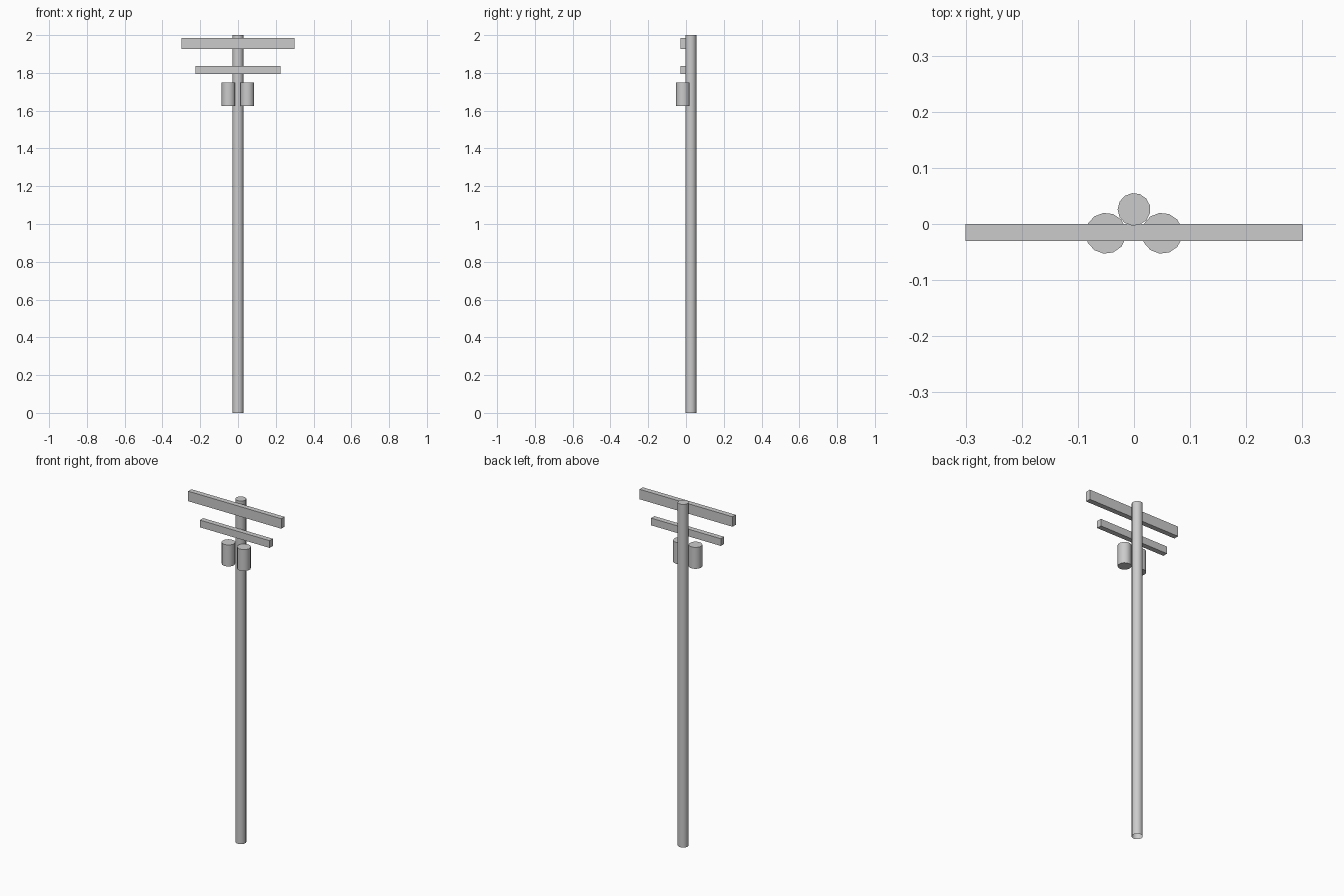
import bpy, bmesh
from math import radians
from mathutils import Matrix

if "Cube" in bpy.data.objects:
    bpy.data.objects.remove(bpy.data.objects["Cube"])

SIDES = 13


def finish(bm, name):
    mesh = bpy.data.meshes.new(name)
    bm.to_mesh(mesh)
    bm.free()
    obj = bpy.data.objects.new(name, mesh)
    bpy.context.collection.objects.link(obj)
    return obj


def cylinder(name, x, y, radius, z0, z1, open_bottom=False):
    bm = bmesh.new()
    # quarter turn puts a vertex on +y
    m = Matrix.Translation((x, y, (z0 + z1) / 2)) @ Matrix.Rotation(radians(90), 4, 'Z')
    bmesh.ops.create_cone(bm, cap_ends=True, segments=SIDES, radius1=radius,
                          radius2=radius, depth=z1 - z0, matrix=m)
    bm.normal_update()
    if open_bottom:
        caps = [f for f in bm.faces if f.normal.z < -0.9]
        bmesh.ops.delete(bm, geom=caps, context='FACES_ONLY')
    obj = finish(bm, name)
    bpy.ops.object.select_all(action='DESELECT')
    obj.select_set(True)
    bpy.context.view_layer.objects.active = obj
    bpy.ops.object.shade_smooth_by_angle(angle=radians(35))
    return obj


def beam(name, half_width, y0, y1, z0, z1):
    bm = bmesh.new()
    m = Matrix.Translation((0, (y0 + y1) / 2, (z0 + z1) / 2)) @ Matrix.Diagonal(
        (2 * half_width, y1 - y0, z1 - z0, 1))
    bmesh.ops.create_cube(bm, size=1, matrix=m)
    return finish(bm, name)


# Round pole, open underneath where it meets the ground
cylinder("pole", 0, 0.026, 0.0292, 0, 2, open_bottom=True)

# Crossarms on the front of the pole
beam("upper_crossarm", 0.30, -0.03, 0, 1.927, 1.985)
beam("lower_crossarm", 0.225, -0.03, 0, 1.795, 1.837)

# Pair of transformer cans
for side, label in ((-1, "left"), (1, "right")):
    cylinder(label + "_transformer", side * 0.05, -0.0165, 0.0365, 1.625, 1.75)
